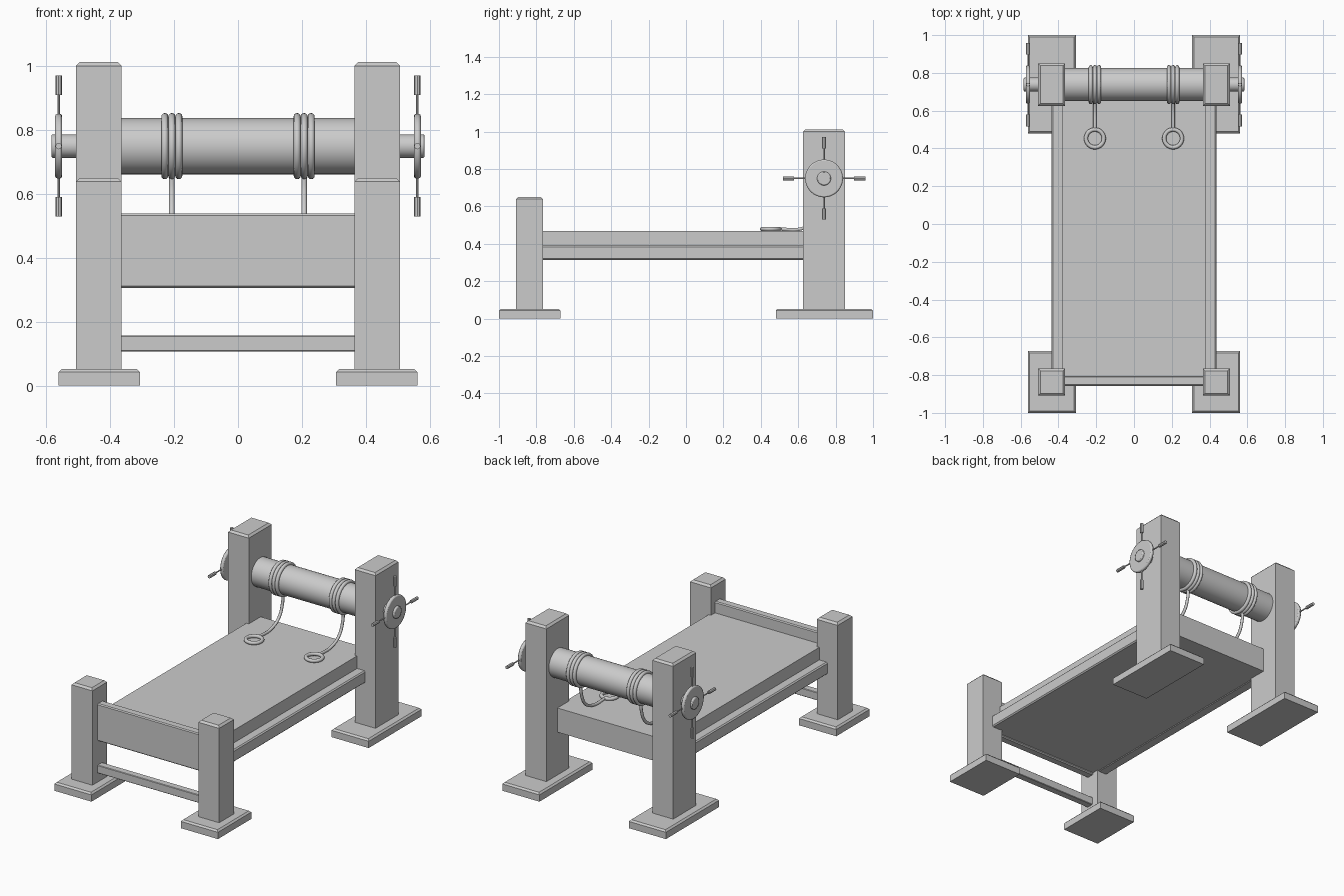
import bpy, bmesh, math
from mathutils import Vector

if "Cube" in bpy.data.objects:
    bpy.data.objects.remove(bpy.data.objects["Cube"])

AY, AZ = 0.738, 0.749  # winch axis


def box(name, x, y, z, top=0.0, bevel=0.0):
    """Box from ranges; top = chamfer on upper rim only, bevel = all edges."""
    bm = bmesh.new()
    bmesh.ops.create_cube(bm, size=1)
    for v in bm.verts:
        v.co = Vector([(r[0] + r[1]) / 2 + c * (r[1] - r[0])
                       for r, c in zip((x, y, z), v.co)])
    edges = bm.edges[:] if bevel else [e for e in bm.edges
             if all(abs(v.co.z - z[1]) < 1e-5 for v in e.verts)]
    if bevel or top:
        bmesh.ops.bevel(bm, geom=edges, offset=bevel or top, segments=1,
                        affect='EDGES', profile=0.5)
    me = bpy.data.meshes.new(name)
    bm.to_mesh(me)
    bm.free()
    ob = bpy.data.objects.new(name, me)
    bpy.context.collection.objects.link(ob)
    return ob


def smooth(ob, name):
    ob.name = name
    bpy.ops.object.shade_smooth_by_angle(angle=math.radians(35))
    return ob


def rod(name, r, length, loc, rot=(0, 0, 0), sides=32, bevel=0.0):
    bpy.ops.mesh.primitive_cylinder_add(vertices=sides, radius=r, depth=length,
                                        location=loc, rotation=rot)
    ob = bpy.context.object
    if bevel:
        m = ob.modifiers.new("Bevel", 'BEVEL')
        m.width, m.segments, m.limit_method = bevel, 2, 'ANGLE'
    return smooth(ob, name)


def ring(name, major, minor, loc, rot=(0, 0, 0)):
    bpy.ops.mesh.primitive_torus_add(major_radius=major, minor_radius=minor,
                                     major_segments=40, minor_segments=12,
                                     location=loc, rotation=rot)
    return smooth(bpy.context.object, name)


ACROSS = (0, math.pi / 2, 0)

# Bed, foot board and low cross rail
box("bed_board", (-0.38, 0.38), (-0.83, 0.742), (0.318, 0.468))
box("foot_board", (-0.40, 0.40), (-0.857, -0.805), (0.306, 0.538), bevel=0.006)
box("low_cross_rail", (-0.40, 0.40), (-0.857, -0.812), (0.107, 0.157), bevel=0.003)

# Winch drum and axle
rod("drum", 0.088, 0.80, (0, AY, AZ), ACROSS, 48)
rod("axle", 0.037, 1.168, (0, AY, AZ), ACROSS, 32, 0.006)

for s, side in ((-1, "left"), (1, "right")):
    def xr(a, b):
        return tuple(sorted((s * a, s * b)))

    # Posts, base plates and side rails
    box(side + "_front_post", xr(0.364, 0.507), (-0.909, -0.765), (0.04, 0.65), top=0.012)
    box(side + "_back_post", xr(0.364, 0.507), (0.626, 0.85), (0.04, 1.012), top=0.012)
    box(side + "_front_base", xr(0.307, 0.562), (-1.0, -0.672), (0, 0.052), top=0.01)
    box(side + "_back_base", xr(0.307, 0.562), (0.48, 1.0), (0, 0.052), top=0.01)
    box(side + "_side_rail", xr(0.37, 0.436), (-0.84, 0.74), (0.314, 0.39), bevel=0.007)

    # Winch wheel with four spokes and grips
    wx = s * 0.561
    rod(side + "_wheel", 0.101, 0.022, (wx, AY, AZ), ACROSS, 48, 0.007)
    for k in range(4):
        a = k * math.pi / 2
        d = Vector((0, -math.sin(a), math.cos(a)))
        c = Vector((wx, AY, AZ))
        rod(f"{side}_spoke_{k}", 0.004, 0.11, c + d * 0.125, (a, 0, 0), 8)
        rod(f"{side}_grip_{k}", 0.010, 0.061, c + d * 0.19, (a, 0, 0), 8)

    # Rope coils on the drum and the ring lying on the bed
    rx = s * 0.207
    for k in (-1, 0, 1):
        ring(f"{side}_rope_coil_{k + 1}", 0.0925, 0.011,
             (rx + k * 0.022, AY, AZ), ACROSS)
    ring(side + "_shackle_ring", 0.047, 0.011, (rx, 0.453, 0.479))

    # Hanging rope
    cu = bpy.data.curves.new(side + "_rope", 'CURVE')
    cu.dimensions = '3D'
    cu.bevel_depth, cu.bevel_resolution, cu.use_fill_caps = 0.009, 3, True
    sp = cu.splines.new('BEZIER')
    pts = [(0.738, 0.665), (0.733, 0.60), (0.695, 0.52), (0.62, 0.481), (0.497, 0.478)]
    sp.bezier_points.add(len(pts) - 1)
    for p, (y, z) in zip(sp.bezier_points, pts):
        p.co = (rx, y, z)
        p.handle_left_type = p.handle_right_type = 'AUTO'
    bpy.context.collection.objects.link(bpy.data.objects.new(side + "_rope", cu))
